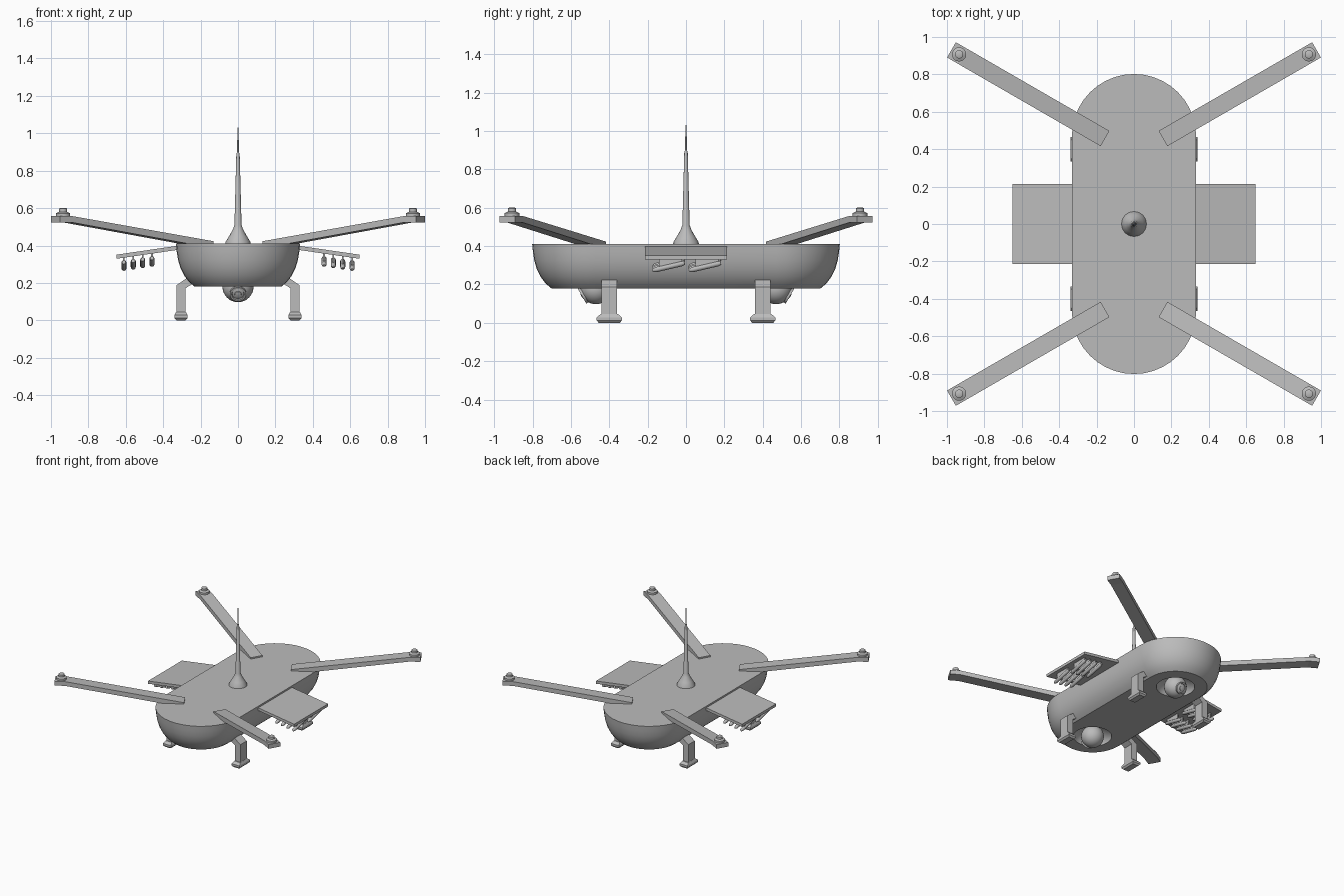
import bpy, bmesh
from math import sin, cos, pi, radians
from mathutils import Matrix, Vector

if "Cube" in bpy.data.objects:
    bpy.data.objects.remove(bpy.data.objects["Cube"])

GREY = (0.5, 0.5, 0.5, 1)
mat = bpy.data.materials.new("airframe grey")
mat.use_nodes = True
mat.diffuse_color = GREY
mat.node_tree.nodes["Principled BSDF"].inputs["Base Color"].default_value = GREY

T = Matrix.Translation
R = Matrix.Rotation
QUADS = [(1, 1), (1, -1), (-1, 1), (-1, -1)]


def finish(name, bm, matrix=Matrix(), smooth=True):
    bm.transform(matrix)
    bmesh.ops.recalc_face_normals(bm, faces=bm.faces)
    mesh = bpy.data.meshes.new(name)
    bm.to_mesh(mesh)
    bm.free()
    mesh.materials.append(mat)
    ob = bpy.data.objects.new(name, mesh)
    bpy.context.collection.objects.link(ob)
    if smooth:
        smooth_edges(ob)
    return ob


def smooth_edges(ob):
    bpy.ops.object.select_all(action='DESELECT')
    ob.select_set(True)
    bpy.context.view_layer.objects.active = ob
    bpy.ops.object.shade_smooth_by_angle(angle=radians(32))


def loft(rings):
    """Skin a stack of closed rings and cap both ends."""
    bm = bmesh.new()
    rows = [[bm.verts.new(p) for p in ring] for ring in rings]
    n = len(rows[0])
    for a, b in zip(rows, rows[1:]):
        for i in range(n):
            j = (i + 1) % n
            bm.faces.new((a[i], a[j], b[j], b[i]))
    bm.faces.new(rows[0])
    bm.faces.new(rows[-1])
    return bm


def lathe(name, profile, matrix=Matrix(), n=16):
    """Turn (radius, height) points around z."""
    rings = [[(r * cos(2 * pi * i / n), r * sin(2 * pi * i / n), z)
              for i in range(n)] for r, z in profile]
    return finish(name, loft(rings), matrix)


def extrude(name, points, width, matrix=Matrix()):
    """Extrude an (x, z) outline symmetrically along y."""
    rings = [[(x, y, z) for x, z in points] for y in (-width / 2, width / 2)]
    return finish(name, loft(rings), matrix, smooth=False)


def ball(name, radius, matrix):
    bm = bmesh.new()
    bmesh.ops.create_uvsphere(bm, u_segments=32, v_segments=16, radius=radius)
    return finish(name, bm, matrix)


def mirror(sx, sy):
    return Matrix.Diagonal((sx, sy, 1, 1))


# Hull: rounded-end outline narrowing towards a flat belly
def outline(r, z, n=20):
    pts = []
    for side in (1, -1):
        for i in range(n + 1):
            a = pi * i / n + (0 if side > 0 else pi)
            pts.append((r * cos(a), side * 0.47 + r * sin(a), z))
    return pts


hull_profile = [(0.232, 0.18), (0.262, 0.205), (0.288, 0.24), (0.308, 0.28),
                (0.321, 0.325), (0.328, 0.37), (0.332, 0.412)]
hull = finish("hull", loft([outline(r, z) for r, z in hull_profile]), smooth=False)

# Bowl-shaped recesses in the belly
for sy in (1, -1):
    cutter = ball("recess_cutter", 0.14,
                  T((0, sy * 0.47, 0.18)) @ Matrix.Diagonal((1, 1, 0.6, 1)))
    cutter.hide_render = True
    mod = hull.modifiers.new("recess", 'BOOLEAN')
    mod.operation = 'DIFFERENCE'
    mod.solver = 'EXACT'
    mod.object = cutter
    bpy.context.view_layer.objects.active = hull
    bpy.ops.object.modifier_apply(modifier=mod.name)
    bpy.data.objects.remove(cutter)
smooth_edges(hull)

# Camera balls with a lens looking outward and down
lens = [(0.044, 0.06), (0.044, 0.083), (0.034, 0.083), (0.03, 0.074),
        (0.02, 0.074), (0.017, 0.084), (0.005, 0.086)]
for sy, label in ((-1, "front"), (1, "rear")):
    place = T((0, sy * 0.47, 0.18))
    ball(label + "_camera_ball", 0.083, place)
    lathe(label + "_camera_lens", lens, place @ R(-sy * radians(120), 4, 'X'), 24)

# Antenna mast
lathe("antenna", [(0.068, 0.405), (0.066, 0.42), (0.048, 0.45), (0.028, 0.485),
                  (0.019, 0.51), (0.009, 0.89), (0.005, 0.90), (0.003, 1.03)])

# Rotor arms, motors, legs and feet at the four corners
arm = [(0, 0.385), (0.87, 0.523), (0.948, 0.523), (0.948, 0.557),
       (0.87, 0.557), (0, 0.423)]
motor = [(0.038, 0.55), (0.038, 0.572), (0.022, 0.58), (0.022, 0.597), (0.016, 0.6)]
leg = [(0.28, 0.03), (0.33, 0.03), (0.33, 0.187), (0.265, 0.232),
       (0.235, 0.232), (0.235, 0.2), (0.28, 0.172)]
for sx, sy in QUADS:
    m = mirror(sx, sy)
    label = ("rear" if sy > 0 else "front") + ("_left" if sx > 0 else "_right")
    extrude(label + "_arm", arm, 0.094,
            m @ T((0.155, 0.457, 0)) @ R(radians(30), 4, 'Z'))
    lathe(label + "_motor", motor, m @ T((0.935, 0.907, 0)), 20)
    extrude(label + "_leg", leg, 0.08, m @ T((0, 0.4, 0)))
    foot = [[(0.305 + a * w, 0.4 + b * d, z) for a, b in ((1, 1), (-1, 1), (-1, -1), (1, -1))]
            for w, d, z in ((0.024, 0.055, 0), (0.035, 0.066, 0.012),
                            (0.035, 0.066, 0.028), (0.026, 0.046, 0.045))]
    finish(label + "_foot", loft(foot), m, smooth=False)

# Stub wings, each with two rows of four tilted stores
wing = [(0.30, 0.38), (0.65, 0.329), (0.65, 0.351), (0.30, 0.402)]
store = [(0.004, -0.088), (0.010, -0.08), (0.0135, -0.066), (0.0135, 0.07),
         (0.010, 0.08), (0.010, 0.084)]
tilt = radians(13)
for sx, label in ((1, "left"), (-1, "right")):
    turn = mirror(sx, sx)
    extrude(label + "_wing", wing, 0.43, turn)
    for i in range(4):
        x = 0.46 + 0.05 * i
        drop = 0.375 - 0.145 * (x - 0.33)
        for y in (-0.09, 0.1):
            hang = turn @ T((x, y, drop - 0.042))
            lathe(label + "_store", store, hang @ R(pi / 2 + tilt, 4, 'X') @ R(pi, 4, 'X'), 12)
            pylon = [(-0.05, -0.01), (0.07, 0.015), (0.07, 0.045), (-0.05, 0.045)]
            extrude(label + "_pylon", pylon, 0.009, hang @ R(pi / 2, 4, 'Z'))
